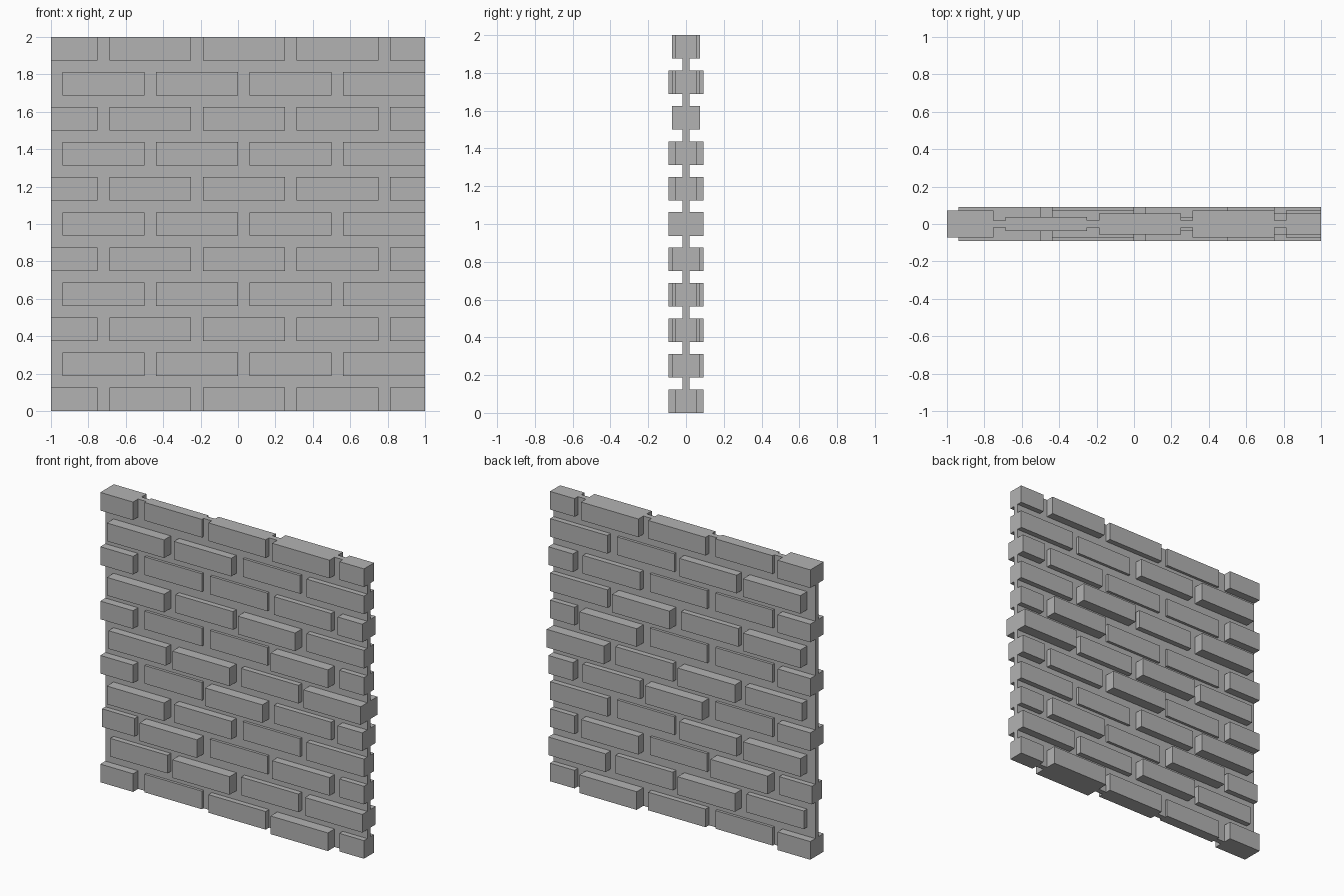
import bpy

# Remove the default cube
cube = bpy.data.objects.get("Cube")
if cube:
    bpy.data.objects.remove(cube, do_unlink=True)

# Single stone colour
stone = bpy.data.materials.new("grey_stone")
stone.use_nodes = True
GREY = (0.45, 0.45, 0.45, 1)
stone.diffuse_color = GREY
stone.node_tree.nodes["Principled BSDF"].inputs["Base Color"].default_value = GREY

UNIT = 1 / 16           # joint width; every size is a multiple of it
STEP = 0.0183           # depth increment between brick levels


def box(name, x0, x1, half_depth, z0, z1):
    """Axis-aligned block, symmetric front to back."""
    bpy.ops.mesh.primitive_cube_add(size=1, location=((x0 + x1) / 2, 0, (z0 + z1) / 2))
    block = bpy.context.object
    block.name = name
    block.scale = (x1 - x0, 2 * half_depth, z1 - z0)
    bpy.ops.object.transform_apply(location=False, rotation=False, scale=True)
    block.data.materials.append(stone)
    return block


# Thin mortar core
box("mortar_core", -1, 1, STEP, 0, 2)

# Brick depth levels per course, bottom to top, each read from -x to +x
COURSES = ["31242", "2423", "24132", "4312", "31423", "3424",
           "31142", "4242", "31123", "4312", "31232"]

for row, levels in enumerate(COURSES):
    z = row * 3 * UNIT
    # Even courses are shifted by half a brick and trimmed at the wall ends
    first = -1 + UNIT if row % 2 else -1 - 3 * UNIT
    for col, level in enumerate(levels):
        left = first + col * 8 * UNIT
        x0, x1 = max(left, -1), min(left + 7 * UNIT, 1)
        box(f"brick_{row + 1}_{col + 1}", x0, x1,
            STEP * (int(level) + 1), z, z + 2 * UNIT)
